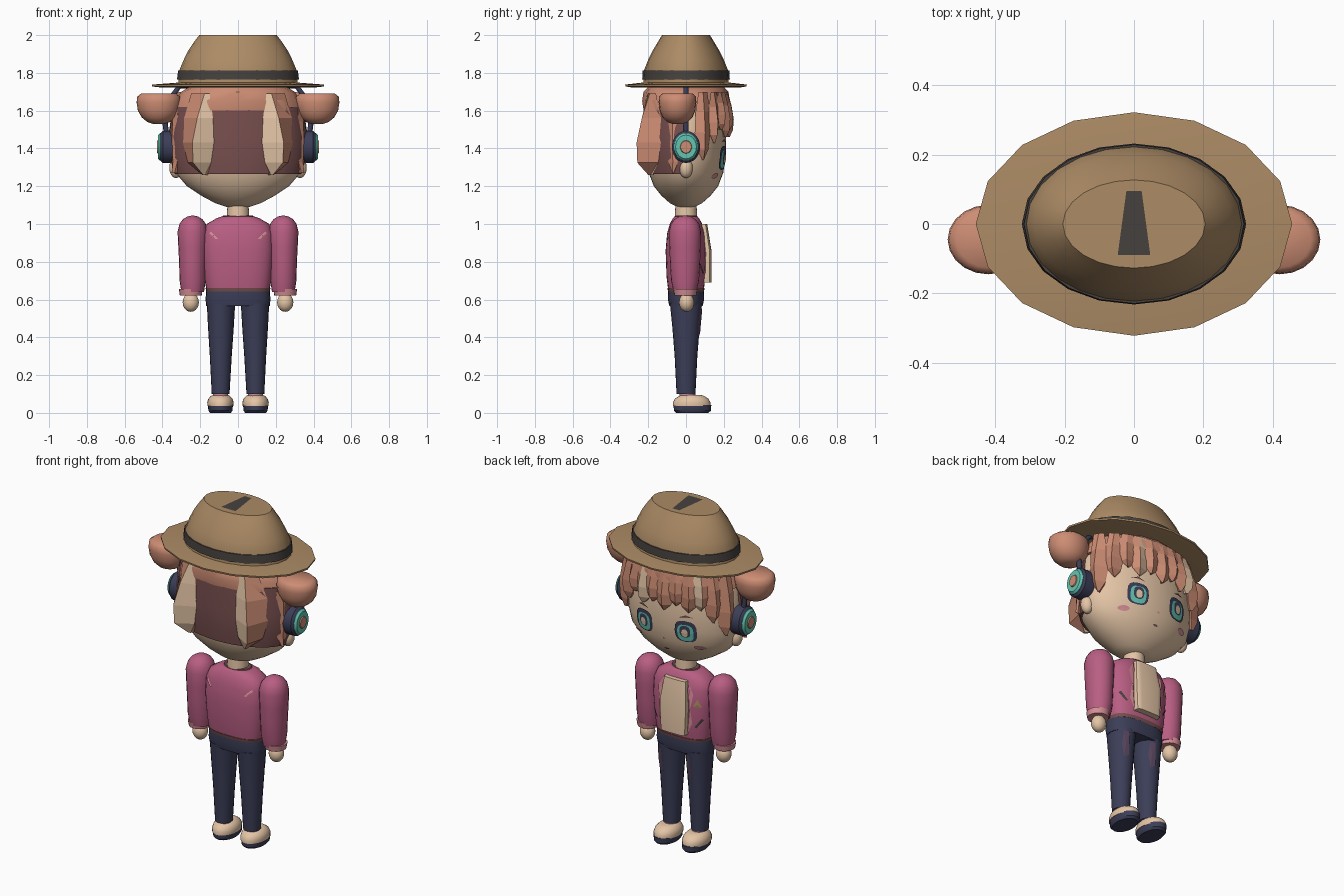
import bpy, bmesh, math
from math import sin, cos, pi, radians

if "Cube" in bpy.data.objects:
    bpy.data.objects.remove(bpy.data.objects["Cube"])

def mat(name, r, g, b):
    m = bpy.data.materials.new(name)
    lin = lambda c: ((c / 255 + 0.055) / 1.055) ** 2.4
    m.diffuse_color = (lin(r), lin(g), lin(b), 1)
    m.use_nodes = True
    m.node_tree.nodes["Principled BSDF"].inputs["Base Color"].default_value = m.diffuse_color
    return m

SKIN = mat("skin_cream", 228, 197, 166)
HAT = mat("hat_tan", 172, 139, 101)
HAIR = mat("hair_copper", 205, 141, 116)
MAROON = mat("hair_maroon", 122, 80, 80)
PINK = mat("jacket_pink", 184, 94, 130)
BLUSH = mat("light_pink", 214, 142, 150)
NAVY = mat("trouser_navy", 60, 62, 88)
COAL = mat("charcoal", 70, 65, 62)
TEAL = mat("teal", 98, 196, 176)
PLUM = mat("plum", 84, 66, 88)

def finish(name, bm, mats, angle=35, outward=True):
    if outward:
        bmesh.ops.recalc_face_normals(bm, faces=bm.faces)
    me = bpy.data.meshes.new(name)
    bm.to_mesh(me)
    bm.free()
    ob = bpy.data.objects.new(name, me)
    bpy.context.collection.objects.link(ob)
    for m in mats:
        me.materials.append(m)
    if angle:
        bpy.ops.object.select_all(action='DESELECT')
        ob.select_set(True)
        bpy.context.view_layer.objects.active = ob
        bpy.ops.object.shade_smooth_by_angle(angle=radians(angle))
    return ob

def spow(v, e):
    return math.copysign(abs(v) ** e, v)

def loft(name, rings, m, n=24, c=(0, 0), e=1, arc=None, angle=35):
    """Stack of (z, rx, ry[, dx, dy]) elliptical rings; arc limits them to a sector."""
    bm = bmesh.new()
    rows = []
    for z, rx, ry, *d in rings:
        dx, dy = d if d else (0, 0)
        row = []
        for i in range(n):
            a = 2 * pi * i / n if arc is None else radians(arc[0] + (arc[1] - arc[0]) * i / (n - 1))
            row.append(bm.verts.new((c[0] + dx + rx * spow(cos(a), e),
                                     c[1] + dy + ry * spow(sin(a), e), z)))
        rows.append(row)
    for p, q in zip(rows, rows[1:]):
        for i in range(n):
            j = (i + 1) % n
            bm.faces.new((p[i], p[j], q[j], q[i]))
    bm.faces.new(rows[0][::-1])
    bm.faces.new(rows[-1])
    return finish(name, bm, [m], angle)

def ball(name, loc, r, m, seg=20):
    bm = bmesh.new()
    bmesh.ops.create_uvsphere(bm, u_segments=seg, v_segments=seg // 2, radius=1)
    for v in bm.verts:
        v.co = [l + s * k for l, s, k in zip(loc, r, v.co)]
    return finish(name, bm, [m])

def surface_y(rings, x, z, e):
    for a, b in zip(rings, rings[1:]):
        if a[0] <= z <= b[0]:
            t = (z - a[0]) / (b[0] - a[0])
            rx, ry = (a[k] + (b[k] - a[k]) * t for k in (1, 2))
            return ry * max(0, 1 - abs(x / rx) ** (2 / e)) ** (e / 2)
    return 0

def plate(name, pts, rings, m, off=0.005, side=1, e=1):
    """Thin painted patch that follows a lofted surface."""
    bm = bmesh.new()
    cx, cz = (sum(p[k] for p in pts) / len(pts) for k in (0, 1))
    put = lambda x, z: bm.verts.new((x, side * (surface_y(rings, x, z, e) + off), z))
    mid, rim = put(cx, cz), [put(*p) for p in pts]
    for i in range(len(rim)):
        f = bm.faces.new((mid, rim[i], rim[(i + 1) % len(rim)]))
        f.normal_update()
        if f.normal.y * side < 0:
            f.normal_flip()
    return finish(name, bm, [m], 0, False)

def oval(x, z, w, h, e=1, n=16):
    return [(x + w * spow(cos(2 * pi * i / n), e), z + h * spow(sin(2 * pi * i / n), e)) for i in range(n)]

def lock(name, a, left, right, top, tip, bulge, mats):
    """Ridged, pointed strand of hair at angle a around the head."""
    bm = bmesh.new()
    rows = []
    for t, w, k in ((0, .55, 1.0), (.3, .9, .6 * bulge + .4), (.6, 1, bulge), (.85, .7, bulge - .02), (1, .08, 1.04)):
        z = top + (tip - top) * t
        def at(deg, f):
            return bm.verts.new((.355 * f * cos(radians(deg)), .222 * f * sin(radians(deg)), z))
        rows.append([at(a - right * w, 1), at(a, k), at(a + left * w, 1), at(a, .9)])
    for p, q in zip(rows, rows[1:]):
        for i in range(4):
            j = (i + 1) % 4
            bm.faces.new((p[i], p[j], q[j], q[i])).material_index = int(i == 1)
    bm.faces.new(rows[0])
    bm.faces.new(rows[-1])
    return finish(name, bm, mats, 0)

# Head
HEAD = [(1.09, .06, .045), (1.11, .12, .085), (1.15, .195, .13), (1.2, .27, .17), (1.27, .33, .197),
        (1.35, .348, .21), (1.45, .352, .213), (1.57, .34, .205), (1.68, .3, .18)]
loft("head", HEAD, SKIN, 40, angle=50)
loft("neck", [(1.02, .06, .06), (1.12, .055, .055)], SKIN)

# Hair shell, cap and strands
loft("back_hair", [(1.265, .338, .206), (1.35, .362, .218), (1.46, .366, .222), (1.62, .35, .22)],
     MAROON, 21, arc=(180, 360))
loft("hair_cap", [(1.6, .352, .224), (1.65, .335, .232), (1.7, .3, .225), (1.725, .26, .2)], HAIR, 16)
lock("back_lock_right", -60, 26, 9, 1.69, 1.26, 1.36, [SKIN, HAIR])
lock("back_lock_left", -120, 9, 26, 1.69, 1.26, 1.36, [HAIR, SKIN])
for s, side in ((1, "right"), (-1, "left")):
    lock("side_lock_" + side, 90 - s * 108, 10, 10, 1.66, 1.27, 1.04, [HAIR, HAIR])
    lock("temple_lock_" + side, 90 - s * 66, 12, 12, 1.7, 1.34, 1.13, [HAIR, HAIR])
FRINGE = [(42, 1.43), (56, 1.5), (68, 1.46), (80, 1.49), (92, 1.46), (104, 1.5), (116, 1.47), (128, 1.49), (141, 1.42)]
for i, (a, tip) in enumerate(FRINGE):
    streak = [SKIN if i == 7 else HAIR, SKIN if i == 2 else HAIR]
    lock("fringe_lock_%d" % i, a, 10, 10, 1.7, tip, 1.14, streak)

# Hat
loft("hat_brim", [(1.722, .40, .28), (1.728, .455, .32), (1.738, .456, .322), (1.75, .3, .22)], HAT, 16)
loft("hat_crown", [(1.74, .316, .226), (1.815, .31, .222), (1.87, .287, .2), (1.92, .262, .175),
                   (1.965, .232, .148), (2.0, .205, .127)], HAT, 24)
loft("hat_band", [(1.765, .323, .232), (1.813, .317, .229)], COAL, 20)
bm = bmesh.new()
bm.faces.new([bm.verts.new((x, y, 2.0008)) for x, y in ((-.047, -.09), (.047, -.09), (.022, .095), (-.022, .095))])
finish("hat_crease", bm, [COAL], 0, False)

# Face: eyes, brows, cheeks, nose, mouth
for s, side in ((1, "right"), (-1, "left")):
    x = s * .135
    plate("eye_rim_" + side, oval(x, 1.35, .062, .064, .7), HEAD, NAVY, .006)
    plate("eye_iris_" + side, oval(x, 1.343, .046, .05, .7), HEAD, TEAL, .009)
    plate("eye_pupil_" + side, oval(x, 1.352, .03, .036, .8), HEAD, NAVY, .012)
    plate("eye_glint_" + side, oval(x, 1.345, .018, .024, .9), HEAD, SKIN, .015)
    plate("brow_" + side, [(s * .1, 1.432), (s * .14, 1.45), (s * .18, 1.438), (s * .14, 1.438)], HEAD, MAROON, .007)
    plate("cheek_" + side, oval(s * .2, 1.255, .03, .014), HEAD, BLUSH, .006)
plate("nose", oval(0, 1.28, .008, .006), HEAD, BLUSH)
plate("mouth", oval(0, 1.21, .016, .006), HEAD, MAROON)

# Side parts of the head: buns, ears, headphones
for s, side in ((1, "right"), (-1, "left")):
    loft("bun_" + side, [(1.53, .03, .028), (1.54, .06, .055), (1.565, .09, .08), (1.6, .11, .094), (1.645, .117, .1),
                         (1.675, .113, .097), (1.692, .09, .08)], HAIR, 20, (s * .42, -.045), angle=50)
    ball("ear_" + side, (s * .328, 0, 1.297), (.036, .036, .054), SKIN)
    for part, x0, x1, ry, rz, m in (("cup", .335, .41, .075, .085, NAVY), ("ring", .39, .424, .064, .073, TEAL),
                                    ("hub", .41, .43, .033, .037, HAIR)):
        ob = loft("headphone_%s_%s" % (part, side), [(x0, rz, ry), (x1 - .012, rz, ry), (x1, rz * .86, ry * .86)], m)
        ob.rotation_euler = (0, s * pi / 2, 0)
        ob.location.z = 1.408
cu = bpy.data.curves.new("headphone_band", 'CURVE')
cu.dimensions, cu.bevel_depth, cu.bevel_resolution = '3D', .014, 2
path = [(.375, 1.45), (.388, 1.55), (.375, 1.64), (.31, 1.73)]
path += [(-x, z) for x, z in path[::-1]]
sp = cu.splines.new('POLY')
sp.points.add(len(path) - 1)
for p, (x, z) in zip(sp.points, path):
    p.co = (x, 0, z, 1)
cu.materials.append(NAVY)
bpy.context.collection.objects.link(bpy.data.objects.new("headphone_band", cu))

# Jacket, shirt and trims
TORSO = [(.655, .168, .095), (.72, .178, .103), (.86, .188, .108), (.95, .185, .1), (1.0, .165, .086),
         (1.03, .115, .07), (1.04, .085, .06)]
E = .75
loft("jacket", TORSO, PINK, 32, e=E, angle=45)
loft("jacket_hem", [(.643, .167, .095), (.662, .172, .099)], MAROON, 32, e=E)
loft("collar", [(1.03, .09, .064), (1.045, .078, .058)], MAROON)
loft("shirt_panel", [(.69, .08, .03, 0, .105), (.86, .088, .03, 0, .105), (1.0, .072, .026, 0, .086)],
     SKIN, 16, e=.45)
for s, side in ((1, "right"), (-1, "left")):
    plate("lapel_" + side, [(s * .08, .7), (s * .11, .76), (s * .1, .85), (s * .115, .93), (s * .08, .99)],
          TORSO, BLUSH, e=E)
    plate("back_slash_" + side, [(s * .105, .92), (s * .12, .92), (s * .152, .95), (s * .145, .962)],
          TORSO, BLUSH, side=-1, e=E)
    plate("pocket_slash_" + side, [(s * .12, .74), (s * .13, .735), (s * .165, .785), (s * .155, .792)],
          TORSO, COAL, e=E)
plate("badge", [(-.115, .86), (-.16, .86), (-.138, .91)], TORSO, HAT, .007, e=E)

# Arms
for s, side in ((1, "right"), (-1, "left")):
    c = (s * .24, -.005)
    loft("sleeve_" + side, [(.64, .06, .06), (.7, .069, .074), (.8, .072, .08), (.88, .076, .083), (.96, .08, .085),
                            (1.0, .07, .075), (1.025, .052, .056), (1.04, .028, .03), (1.044, .008, .008)],
         PINK, 20, c, angle=50)
    loft("cuff_" + side, [(.622, .058, .058), (.655, .063, .064)], BLUSH, 20, (s * .25, -.003))
    ball("hand_" + side, (s * .25, .003, .585), (.043, .04, .05), SKIN)

# Trousers and shoes
loft("hips", [(.565, .168, .088), (.6, .172, .096), (.65, .168, .095)], NAVY, 28, e=.8)
for s, side in ((1, "right"), (-1, "left")):
    LEG = [(.1, .047, .05), (.3, .058, .06), (.45, .068, .072), (.58, .075, .085)]
    ob = loft("leg_" + side, [(z, rx, ry, s * (z - .1) * -.004, 0) for z, rx, ry in LEG], NAVY, 20, (s * .092, 0))
    patch = plate("thigh_patch_" + side, [(.005, .42), (.03, .4), (.045, .48), (.04, .56), (.012, .55)], LEG, PLUM)
    patch.location.x = s * .092
    loft("ankle_" + side, [(.07, .038, .04), (.112, .04, .042)], BLUSH, 16, (s * .092, .008))
    loft("sole_" + side, [(0, .055, .085), (.012, .064, .098), (.042, .066, .1)], NAVY, 24, (s * .093, .034))
    loft("shoe_" + side, [(.036, .068, .1), (.055, .07, .1), (.075, .064, .088), (.09, .05, .066), (.096, .036, .045)],
         SKIN, 24, (s * .093, .03), angle=50)
